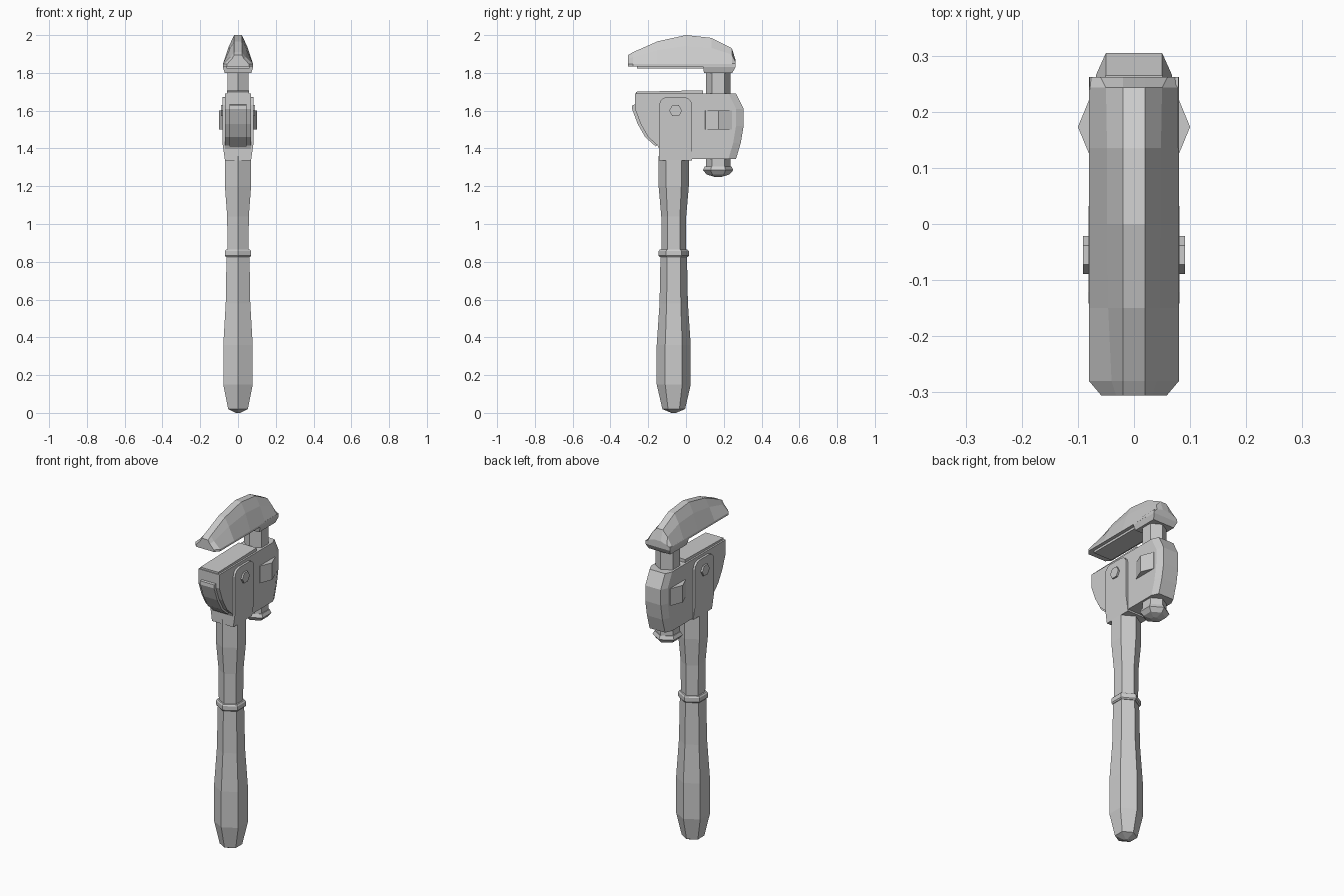
import bpy, bmesh
from math import sin, cos, pi

cube = bpy.data.objects.get("Cube")
if cube:
    bpy.data.objects.remove(cube)

steel = bpy.data.materials.new("grey steel")
steel.use_nodes = True
GREY = (0.6, 0.6, 0.6, 1)
steel.diffuse_color = GREY
steel.node_tree.nodes["Principled BSDF"].inputs["Base Color"].default_value = GREY


def loft(name, sections):
    """Bridge equal-length point rings and cap both ends, flat shaded."""
    bm = bmesh.new()
    rings = [[bm.verts.new(p) for p in ring] for ring in sections]
    n = len(rings[0])
    for a, b in zip(rings, rings[1:]):
        for i in range(n):
            j = (i + 1) % n
            bm.faces.new((a[i], a[j], b[j], b[i]))
    bm.faces.new(rings[0])
    bm.faces.new(rings[-1])
    bmesh.ops.recalc_face_normals(bm, faces=bm.faces)
    mesh = bpy.data.meshes.new(name)
    bm.to_mesh(mesh)
    bm.free()
    mesh.materials.append(steel)
    obj = bpy.data.objects.new(name, mesh)
    bpy.context.collection.objects.link(obj)
    return obj


def lathe(name, profile, y, sides=6, phase=pi / 2):
    """Faceted vertical turning from (radius, z) pairs."""
    angles = [phase + 2 * pi * i / sides for i in range(sides)]
    return loft(name, [[(r * cos(a), y + r * sin(a), z) for a in angles]
                       for r, z in profile])


def slab(name, profile, half):
    """Side profile of (y, z) pairs extruded across x."""
    return loft(name, [[(x, y, z) for y, z in profile] for x in (-half, half)])


# Handle with a collar
GRIP_Y, SCREW_Y = -0.065, 0.17
lathe("handle", [(0.012, 0.0), (0.06, 0.02), (0.09, 0.15), (0.09, 0.36),
                 (0.075, 0.58), (0.07, 0.84), (0.065, 0.86), (0.066, 1.04),
                 (0.08, 1.2), (0.08, 1.36)], GRIP_Y)
lathe("collar", [(0.074, 0.825), (0.08, 0.832), (0.08, 0.856), (0.074, 0.864)], GRIP_Y)

# Lower jaw and screw housing, chamfered along the back
front_curve = [(-0.27, 1.61), (-0.24, 1.53), (-0.2, 1.46), (-0.15, 1.415)]
body = [(-0.27, 1.69)] + front_curve + [
    (-0.12, 1.345), (0.265, 1.345), (0.29, 1.43), (0.305, 1.52),
    (0.305, 1.61), (0.265, 1.69)]


def body_ring(x, inset):
    return [(x, y - inset if y > 0.2 else y, z) for y, z in body]


loft("lower_jaw_housing", [body_ring(-0.068, 0.04), body_ring(-0.05, 0),
                           body_ring(0.05, 0), body_ring(0.068, 0.04)])
slab("lower_jaw_plate", [(-0.265, 1.685), (0.09, 1.685), (0.09, 1.708),
                         (-0.265, 1.7)], 0.058)

# Raised curved strip on the front of the jaw
outer = [(y - 0.016, z) for y, z in front_curve[:3]]
slab("front_strip", [(-0.25, 1.635), (-0.284, 1.63)] + outer +
     [(-0.16, 1.41), (-0.14, 1.43)], 0.045)

# Clevis bracket with a rounded top and a tapered foot
arch = [(GRIP_Y + 0.01 + s * (0.045 + 0.042 * cos(a)), 1.63 + 0.042 * sin(a))
        for s, steps in ((1, (0, 1, 2, 3)), (-1, (3, 2, 1, 0)))
        for a in [k * pi / 6 for k in steps]]
y0, y1 = arch[-1][0], arch[0][0]
bracket = slab("bracket", [(y0, 1.335), (y1, 1.335), (y1, 1.42)] + arch +
               [(y0, 1.42)], 0.081)
for v in bracket.data.vertices:
    if v.co.z < 1.4:
        v.co.x *= 0.85

# Pivot bolt heads on both sides
bolt = [(-0.055 + 0.034 * cos(k * pi / 3), 1.6 + 0.034 * sin(k * pi / 3)) for k in range(6)]
slab("pivot_bolt", bolt, 0.091)

# Adjusting screw, nut and end knob
lathe("screw_shaft", [(0.065, 1.28), (0.065, 1.84)], SCREW_Y)
lathe("adjusting_nut", [(0.1, 1.5), (0.1, 1.6)], SCREW_Y + 0.003, 8, 0)
lathe("screw_knob", [(0.02, 1.25), (0.06, 1.262), (0.08, 1.285), (0.07, 1.305)], SCREW_Y)

# Upper jaw: arched ridge over a flat base
BASE = 1.835


def jaw_ring(y, top, wide, mid):
    m = BASE + 0.65 * (top - BASE)
    half = [(wide, BASE), (wide, BASE + 0.012), (mid, m), (0.02, top)]
    return [(x, y, z) for x, z in half] + [(-x, y, z) for x, z in reversed(half)]


loft("upper_jaw", [jaw_ring(*s) for s in (
    (-0.306, 1.895, 0.058, 0.032), (-0.28, 1.91, 0.08, 0.04),
    (-0.15, 1.967, 0.08, 0.046), (0.0, 2.0, 0.08, 0.048),
    (0.135, 1.985, 0.08, 0.048), (0.243, 1.93, 0.08, 0.05),
    (0.262, 1.87, 0.078, 0.06))])
slab("upper_jaw_plate", [(-0.26, 1.822), (0.1, 1.822), (0.1, 1.84), (-0.26, 1.84)], 0.06)

# Socket that holds the upper jaw on the screw
loft("jaw_socket", [[(sx * hx, yy, z) for sx, yy in
                     ((-1, a), (1, a), (1, b), (-1, b))]
                    for hx, a, b, z in ((0.07, 0.095, 0.245, 1.8),
                                        (0.08, 0.09, 0.262, 1.83),
                                        (0.079, 0.09, 0.262, 1.85))])
